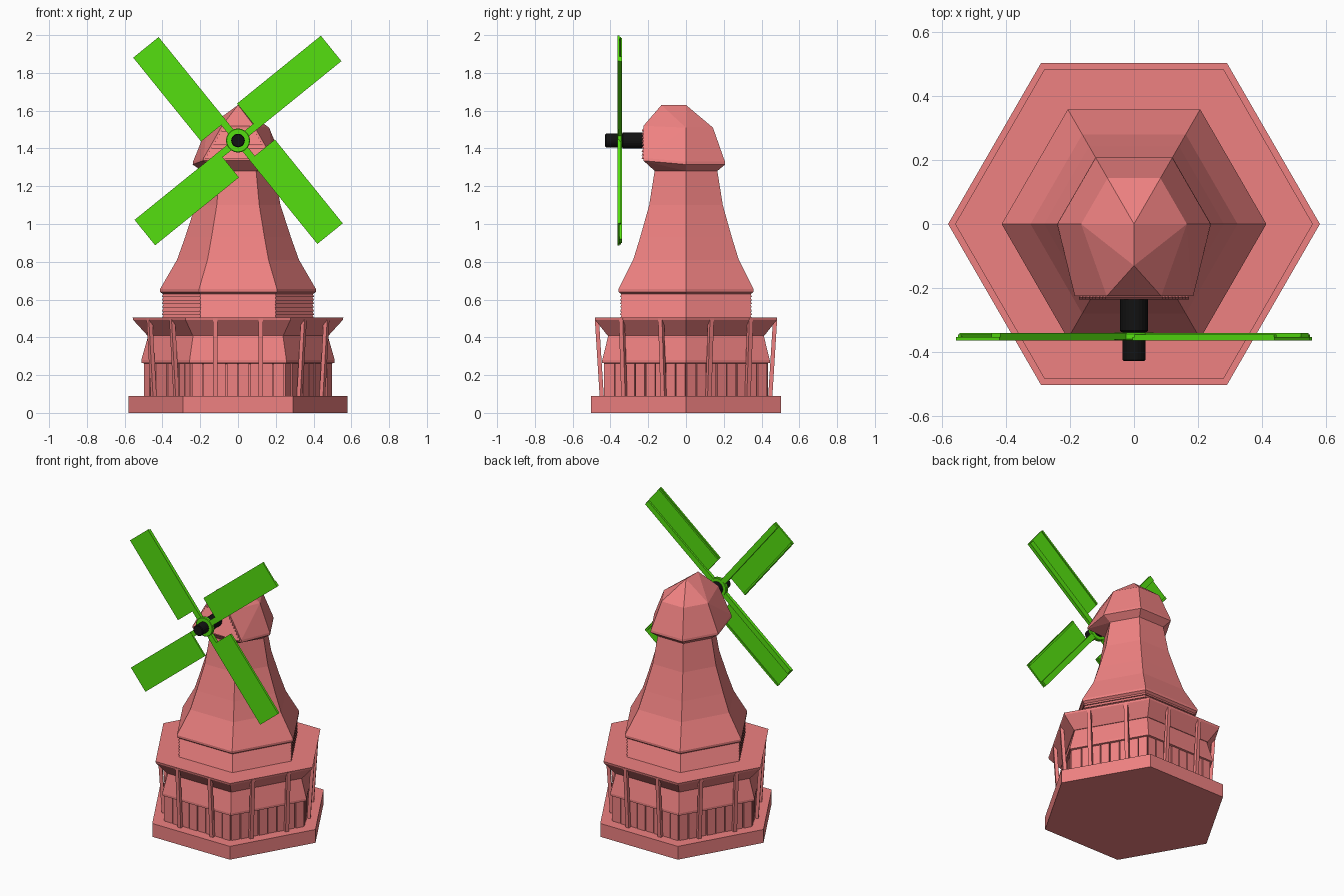
import bpy, bmesh, math
from mathutils import Matrix, Vector

if "Cube" in bpy.data.objects:
    bpy.data.objects.remove(bpy.data.objects["Cube"])

C30 = math.cos(math.radians(30))


def material(name, rgb):
    m = bpy.data.materials.new(name)
    m.diffuse_color = (*rgb, 1)
    m.use_nodes = True
    m.node_tree.nodes["Principled BSDF"].inputs["Base Color"].default_value = m.diffuse_color
    return m


PINK = material("pink", (0.86, 0.22, 0.22))
GREEN = material("green", (0.09, 0.74, 0.005))
BLACK = material("black", (0.006, 0.006, 0.006))


def finish(name, bm, mat):
    bmesh.ops.recalc_face_normals(bm, faces=bm.faces)
    me = bpy.data.meshes.new(name)
    bm.to_mesh(me)
    bm.free()
    ob = bpy.data.objects.new(name, me)
    me.materials.append(mat)
    bpy.context.collection.objects.link(ob)
    return ob


def hex_loft(name, profile, mat=PINK):
    """Six-sided tower section from (radius, z) pairs."""
    bm = bmesh.new()
    rings = []
    for r, z in profile:
        rings.append([bm.verts.new((r * math.cos(i * math.pi / 3),
                                    r * math.sin(i * math.pi / 3), z)) for i in range(6)])
    for a, b in zip(rings, rings[1:]):
        for i in range(6):
            j = (i + 1) % 6
            bm.faces.new((a[i], a[j], b[j], b[i]))
    bm.faces.new(rings[0])
    bm.faces.new(rings[-1])
    return finish(name, bm, mat)


def add_box(bm, lo, hi, mtx=Matrix(), lean=0.0):
    """Box between two corners; lean moves the top along -y."""
    vs = bmesh.ops.create_cube(bm, size=1)["verts"]
    for v in vs:
        top = v.co.z > 0
        v.co = Vector([lo[k] if v.co[k] < 0 else hi[k] for k in range(3)])
        if top:
            v.co.y -= lean
        v.co = mtx @ v.co


def hull(name, points, mat=PINK):
    bm = bmesh.new()
    for p in points:
        bm.verts.new(p)
    bmesh.ops.convex_hull(bm, input=bm.verts)
    bmesh.ops.dissolve_limit(bm, angle_limit=0.01, verts=bm.verts, edges=bm.edges)
    return finish(name, bm, mat)


def turn_z(k):
    return Matrix.Rotation(k * math.pi / 3, 4, 'Z')


# Base, ground floor with flared gallery
hex_loft("base", [(0.58, 0), (0.58, 0.09)])
hex_loft("ground_floor", [(0.487, 0.085), (0.487, 0.26), (0.512, 0.265), (0.512, 0.28),
                          (0.475, 0.41), (0.48, 0.415)])
hex_loft("gallery_deck", [(0.48, 0.41), (0.555, 0.492), (0.558, 0.505), (0.39, 0.505)])

# Upright wall planks and leaning gallery posts on all six sides
planks, posts = bmesh.new(), bmesh.new()
for k in range(6):
    m = turn_z(k)
    for i in range(8):
        x = -0.247 + i * 0.0618
        d = 0.434 if i % 2 else 0.431
        add_box(planks, (x + 0.003, -d, 0.085), (x + 0.058, -0.41, 0.262), m)
    for x in (-0.12, 0.12):
        add_box(posts, (x - 0.012, -0.457, 0.085), (x + 0.012, -0.435, 0.5), m, 0.026)
finish("wall_planks", planks, PINK)
finish("gallery_posts", posts, PINK)

# Clapboard storey: sawtooth profile
boards = []
for i in range(7):
    z = 0.50 + i * 0.019
    boards += [(0.403, z), (0.394, z + 0.019)]
hex_loft("clapboard_storey", boards)

# Tapering tower
hex_loft("tower", [(0.39, 0.625), (0.413, 0.64), (0.413, 0.655), (0.323, 0.81), (0.28, 0.93),
                   (0.225, 1.10), (0.19, 1.29)])


# Cap with a flat hipped gable at the front
def back(r, z):
    return [(r * math.cos(i * math.pi / 3), r * math.sin(i * math.pi / 3), z) for i in range(4)]


pts = [turn_z(i) @ Vector((0.19, 0, 1.28)) for i in range(6)]
pts += back(0.24, 1.315) + back(0.238, 1.33) + back(0.165, 1.51)
for s in (-1, 1):
    pts += [(s * 0.185, -0.225, 1.335), (s * 0.182, -0.225, 1.35), (s * 0.085, -0.225, 1.52)]
pts += [(0, 0, 1.63), (0, -0.13, 1.63)]
hull("cap", pts)

# Overlapping boards on the cap front
front = bmesh.new()
for i in range(9):
    z = 1.345 + i * 0.018
    w = 0.172 - (z - 1.345) * 0.58
    add_box(front, (-w, -0.235, z), (w, -0.21, z + 0.017), Matrix(), -0.007)
finish("cap_front_boards", front, PINK)

# Axle, along y
HUB = Vector((0, 0, 1.442))


def along_y(name, r, y0, y1, mat, sides=20):
    bm = bmesh.new()
    m = (Matrix.Translation(HUB + Vector((0, (y0 + y1) / 2, 0)))
         @ Matrix.Rotation(math.pi / 2, 4, 'X'))
    bmesh.ops.create_cone(bm, cap_ends=True, segments=sides, radius1=r, radius2=r,
                          depth=abs(y1 - y0), matrix=m)
    ob = finish(name, bm, mat)
    bev = ob.modifiers.new("soft_rim", 'BEVEL')
    bev.width, bev.segments = 0.004, 1
    bev.limit_method = 'ANGLE'
    return ob


along_y("axle", 0.043, -0.2, -0.337, BLACK)
along_y("axle_tip", 0.036, -0.33, -0.428, BLACK)
along_y("sail_hub", 0.064, -0.339, -0.363, GREEN)

# Four offset sails: plate, back spar and back edge lip
sails = bmesh.new()
for k in range(4):
    m = Matrix.Translation(HUB) @ Matrix.Rotation(-math.radians(39 + 90 * k), 4, 'Y')
    add_box(sails, (0.119, -0.363, -0.018), (0.69, -0.352, 0.155), m)
    add_box(sails, (0.045, -0.361, -0.018), (0.685, -0.340, 0.018), m)
    add_box(sails, (0.125, -0.354, 0.14), (0.685, -0.345, 0.152), m)
finish("sails", sails, GREEN)
